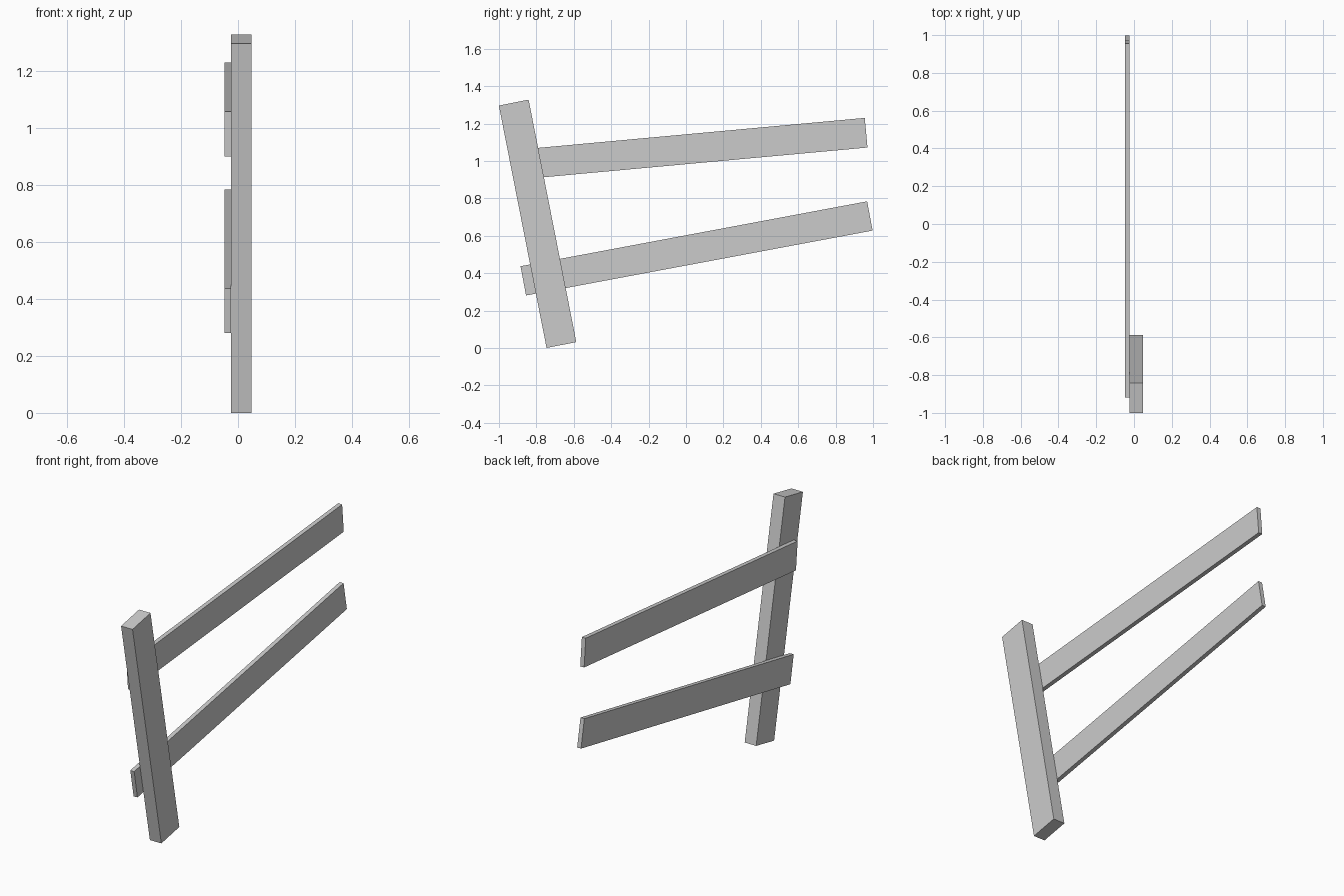
import bpy
import math
from mathutils import Vector

cube = bpy.data.objects.get("Cube")
if cube:
    bpy.data.objects.remove(cube, do_unlink=True)

GREY = (0.6, 0.6, 0.6, 1.0)
mat = bpy.data.materials.new("plain grey")
mat.use_nodes = True
mat.diffuse_color = GREY
mat.node_tree.nodes["Principled BSDF"].inputs["Base Color"].default_value = GREY


def plank(name, start, end, width, x_min, x_max):
    """Straight timber between two (y, z) end centres."""
    a, b = Vector(start), Vector(end)
    mid, run = (a + b) / 2, b - a
    bpy.ops.mesh.primitive_cube_add(
        size=1,
        location=((x_min + x_max) / 2, mid.x, mid.y),
        rotation=(math.atan2(run.y, run.x), 0, 0))
    obj = bpy.context.object
    obj.name = name
    obj.scale = (x_max - x_min, run.length, width)
    bpy.ops.object.transform_apply(location=False, rotation=False, scale=True)
    obj.data.materials.append(mat)
    return obj


# Leaning post
plank("fence_post", (-0.666, 0.016), (-0.921, 1.312), 0.162, -0.024, 0.047)

# Sloping rails fixed to the side of the post
plank("upper_rail", (-0.912, 0.979), (0.963, 1.151), 0.159, -0.048, -0.024)
plank("lower_rail", (-0.870, 0.359), (0.983, 0.706), 0.159, -0.048, -0.024)
